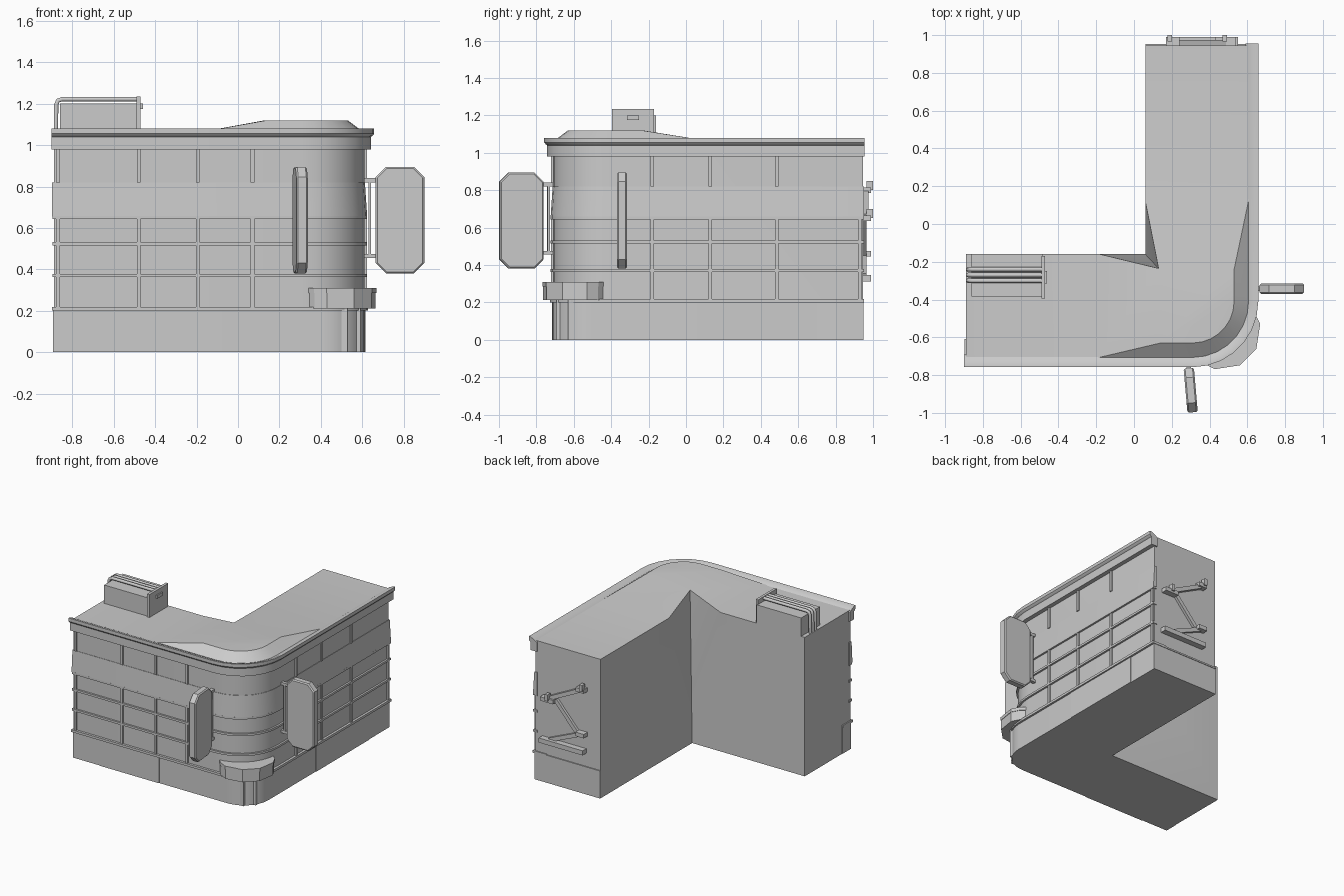
import bpy, bmesh
from math import sin, cos, pi, radians, hypot, atan2
from mathutils import Matrix, Vector

if "Cube" in bpy.data.objects:
    bpy.data.objects.remove(bpy.data.objects["Cube"])

SEG = 7
XL, XR, YF, YB = -0.89, 0.61, -0.71, 0.945   # street walls and wing ends
XI, YI = 0.06, -0.16                         # courtyard walls
ROOF, BUMP = 1.06, 1.12


def finish(name, bm, smooth=False):
    bmesh.ops.recalc_face_normals(bm, faces=bm.faces)
    me = bpy.data.meshes.new(name)
    bm.to_mesh(me)
    bm.free()
    ob = bpy.data.objects.new(name, me)
    bpy.context.collection.objects.link(ob)
    if smooth:
        bpy.ops.object.select_all(action='DESELECT')
        ob.select_set(True)
        bpy.context.view_layer.objects.active = ob
        bpy.ops.object.shade_smooth_by_angle(angle=radians(25))
    return ob


def box(name, x0, x1, y0, y1, z0, z1):
    bm = bmesh.new()
    bmesh.ops.create_cube(bm, size=1)
    for v in bm.verts:
        v.co = ((x0 + x1) / 2 + v.co.x * (x1 - x0), (y0 + y1) / 2 + v.co.y * (y1 - y0),
                (z0 + z1) / 2 + v.co.z * (z1 - z0))
    return finish(name, bm)


def prism(name, pts, vec, bevel=0):
    """Extrude a flat outline along a vector."""
    bm = bmesh.new()
    a = [bm.verts.new(p) for p in pts]
    b = [bm.verts.new(Vector(p) + Vector(vec)) for p in pts]
    n = len(pts)
    caps = [bm.faces.new(a), bm.faces.new(b)]
    for i in range(n):
        bm.faces.new((a[i], a[(i + 1) % n], b[(i + 1) % n], b[i]))
    if bevel:
        edges = list({e for f in caps for e in f.edges})
        bmesh.ops.bevel(bm, geom=edges, offset=bevel, segments=1, affect='EDGES')
    return finish(name, bm)


def arc(d, r):
    cx, cy = XR - r, YF + r
    return [(cx + (r + d) * cos(t), cy + (r + d) * sin(t))
            for t in (-pi / 2 + pi / 2 * i / SEG for i in range(SEG + 1))]


def outline(d, r=0.3, ex=0.0):
    """Street-side line around the rounded corner, offset outward by d."""
    return [(XL - ex, YF - d)] + arc(d, r) + [(XR + d, YB + ex)]


def strip(name, prof, r=0.3, ex=0.003):
    """Sweep a closed (offset, z) profile along the street side."""
    bm = bmesh.new()
    rows = [[bm.verts.new((x, y, z)) for x, y in outline(d, r, ex)] for d, z in prof]
    n = len(prof)
    for k in range(n):
        p, q = rows[k], rows[(k + 1) % n]
        for i in range(len(p) - 1):
            bm.faces.new((p[i], p[i + 1], q[i + 1], q[i]))
    bm.faces.new([row[0] for row in rows])
    bm.faces.new([row[-1] for row in rows])
    return finish(name, bm, True)


# L-shaped body with raised corner roof and folded courtyard corner
bm = bmesh.new()
V = lambda x, y, z: bm.verts.new((x, y, z))
F = lambda *v: bm.faces.new(v)
low = [V(x, y, 0) for x, y in outline(0)]
top = [V(x, y, ROOF) for x, y in outline(0)]
lb, cb, rb = V(XL, YI, 0), V(XI, YI, 0), V(XI, YB, 0)
lt, rt = V(XL, YI, ROOF), V(XI, YB, ROOF)
ml, mr, apex = V(-0.18, YI, ROOF), V(XI, 0.12, ROOF), V(0.13, -0.235, BUMP)
pa, pb = V(-0.2, YF, ROOF), V(XR, 0.14, ROOF)
for i in range(1, len(low) - 2):
    F(low[i], low[i + 1], top[i + 1], top[i])
F(low[0], low[1], top[1], pa, top[0])
F(low[-2], low[-1], top[-1], pb, top[-2])
F(low[0], top[0], lt, lb)
F(low[-1], top[-1], rt, rb)
F(*low, rb, cb, lb)
F(lb, cb, ml, lt)
F(rb, cb, mr, rt)
F(cb, apex, ml)
F(cb, apex, mr)
outer = [pa] + top[1:-1] + [pb]
inner = [V(0.14, -0.63, BUMP)] + [V(x, y, BUMP) for x, y in arc(-0.08, 0.3)] + [V(0.53, -0.24, BUMP)]
for i in range(len(outer) - 1):
    F(outer[i], outer[i + 1], inner[i + 1], inner[i])
F(apex, *inner)
F(pa, inner[0], apex, ml)
F(pb, inner[-1], apex, mr)
F(top[0], pa, ml, lt)
F(top[-1], pb, mr, rt)
finish("building_body", bm, True)

# Base, ledge, window ribs, sloped band and cornice
strip("base", [(-0.1, 0), (0.003, 0), (0.003, 0.2), (-0.1, 0.2)], r=0.2)
strip("base_ledge", [(-0.1, 0.2), (0.018, 0.2), (0.018, 0.218), (-0.1, 0.218)], r=0.22, ex=0.008)
for z in (0.37, 0.523, 0.65):
    strip("window_rib", [(-0.02, z - 0.008), (0.014, z - 0.008), (0.014, z + 0.008), (-0.02, z + 0.008)], ex=0.006)
strip("sloped_band", [(-0.02, 0.655), (0.014, 0.655), (0.003, 0.82), (-0.02, 0.82)], ex=0.008)
strip("cornice", [(-0.02, 0.98), (0.032, 0.98), (0.032, 1.04), (0.04, 1.045), (0.048, 1.055),
                  (0.048, 1.08), (0.035, 1.08), (0.0, 1.065), (-0.02, 1.05)], ex=0.01)
box("end_wall_base", XI, XR, YB - 0.02, YB + 0.004, 0, 0.2)
box("end_wall_ledge", XI, XR, YB - 0.02, YB + 0.008, 0.2, 0.212)

# Raised base panels
box("front_base_panel", -0.67, -0.165, YF - 0.007, YF, 0, 0.2)
box("side_base_panel", XR, XR + 0.007, 0.06, 0.7, 0, 0.2)

# Mullions below and above the sloped band
for z0, z1 in ((0.21, 0.655), (0.82, 0.985)):
    for x in (-0.87, -0.48, -0.195, 0.07):
        box("front_mullion", x - 0.009, x + 0.009, YF - 0.012, YF + 0.01, z0, z1)
    for y in (-0.18, 0.13, 0.485, 0.928):
        if y < 0.9 or z0 < 0.5:
            box("side_mullion", XR - 0.01, XR + 0.012, y - 0.009, y + 0.009, z0, z1)

# Corner canopy above the entrance, symmetric about the corner diagonal
half = [(0.33, -0.69), (0.37, -0.735), (0.43, -0.765), (0.56, -0.745)]
ring = half + [(-y - 0.1, -x - 0.1) for x, y in reversed(half)] + [(0.45, -0.55)]
prism("canopy", [(x, y, 0.212) for x, y in ring], (0, 0, 0.075))
lip = [(0.5 + (x - 0.5) * 1.02, -0.6 + (y + 0.6) * 1.02) for x, y in ring]
prism("canopy_lip", [(x, y, 0.285) for x, y in lip], (0, 0, 0.025))

# Door recess frame on the corner base
for s in (0, 1):
    p = [(0.475, -0.69), (0.53, -0.692), (0.53, -0.66), (0.475, -0.66)]
    p = [(-y - 0.1, -x - 0.1) for x, y in p] if s else p
    prism("door_post", [(x, y, 0) for x, y in p], (0, 0, 0.212))


# Projecting signs: built along +x from the wall, then turned into place
def sign(name, origin, angle):
    c, a, b, z0, z1 = 0.05, 0.055, 0.29, 0.38, 0.895
    pts = [(a + c, z0), (b - c, z0), (b, z0 + c), (b, z1 - c), (b - c, z1), (a + c, z1), (a, z1 - c), (a, z0 + c)]
    parts = [prism(name, [(x, -0.0275, z) for x, z in pts], (0, 0.055, 0), 0.008),
             box(name + "_pole", 0.02, 0.033, -0.012, 0.012, 0.46, 0.84)]
    for z in (0.465, 0.83):
        parts.append(box(name + "_arm", -0.02, 0.07, -0.012, 0.012, z - 0.01, z + 0.01))
    for ob in parts:
        ob.data.transform(Matrix.Translation(origin) @ Matrix.Rotation(angle, 4, 'Z'))


sign("front_sign", (0.285, -0.708, 0), radians(-85))
sign("side_sign", (0.61, -0.342, 0), 0)

# Rooftop unit with end plate, vent and bent pipes
box("roof_unit", -0.86, -0.485, -0.385, YI, 1.03, 1.2)
box("roof_unit_plate", -0.49, -0.47, -0.395, -0.17, 1.03, 1.235)
box("roof_unit_vent", -0.475, -0.46, -0.315, -0.25, 1.175, 1.2)
for y in (-0.24, -0.27, -0.3):
    path = [(-0.48, 1.222), (-0.85, 1.222), (-0.87, 1.215), (-0.878, 1.195), (-0.88, 1.05)]
    cu = bpy.data.curves.new("roof_pipe", 'CURVE')
    cu.dimensions = '3D'
    cu.bevel_depth, cu.bevel_resolution, cu.use_fill_caps = 0.012, 1, True
    sp = cu.splines.new('POLY')
    sp.points.add(len(path) - 1)
    for pt, (x, z) in zip(sp.points, path):
        pt.co = (x, y, z, 1)
    bpy.context.collection.objects.link(bpy.data.objects.new("roof_pipe", cu))


# Fire escape zigzag on the back end wall
def bar(name, x0, z0, x1, z1, w, depth):
    l = hypot(x1 - x0, z1 - z0)
    nx, nz = -(z1 - z0) / l * w / 2, (x1 - x0) / l * w / 2
    prism(name, [(x0 + nx, YB, z0 + nz), (x1 + nx, YB, z1 + nz), (x1 - nx, YB, z1 - nz), (x0 - nx, YB, z0 - nz)],
          (0, depth, 0))


bar("escape_upper_flight", 0.48, 0.66, 0.2, 0.8, 0.03, 0.03)
bar("escape_middle_flight", 0.43, 0.66, 0.25, 0.46, 0.03, 0.02)
bar("escape_lower_flight", 0.48, 0.34, 0.2, 0.46, 0.03, 0.02)
bar("escape_bottom_landing", 0.55, 0.33, 0.18, 0.33, 0.035, 0.045)
for x0, x1, z in ((0.43, 0.54, 0.65), (0.17, 0.24, 0.8), (0.17, 0.24, 0.46)):
    box("escape_landing", x0, x1, YB, 0.99, z - 0.015, z + 0.015)
for x, z in ((0.48, 0.65), (0.19, 0.8)):
    box("escape_post", x - 0.012, x + 0.012, 0.965, 1.0, z, z + 0.05)
